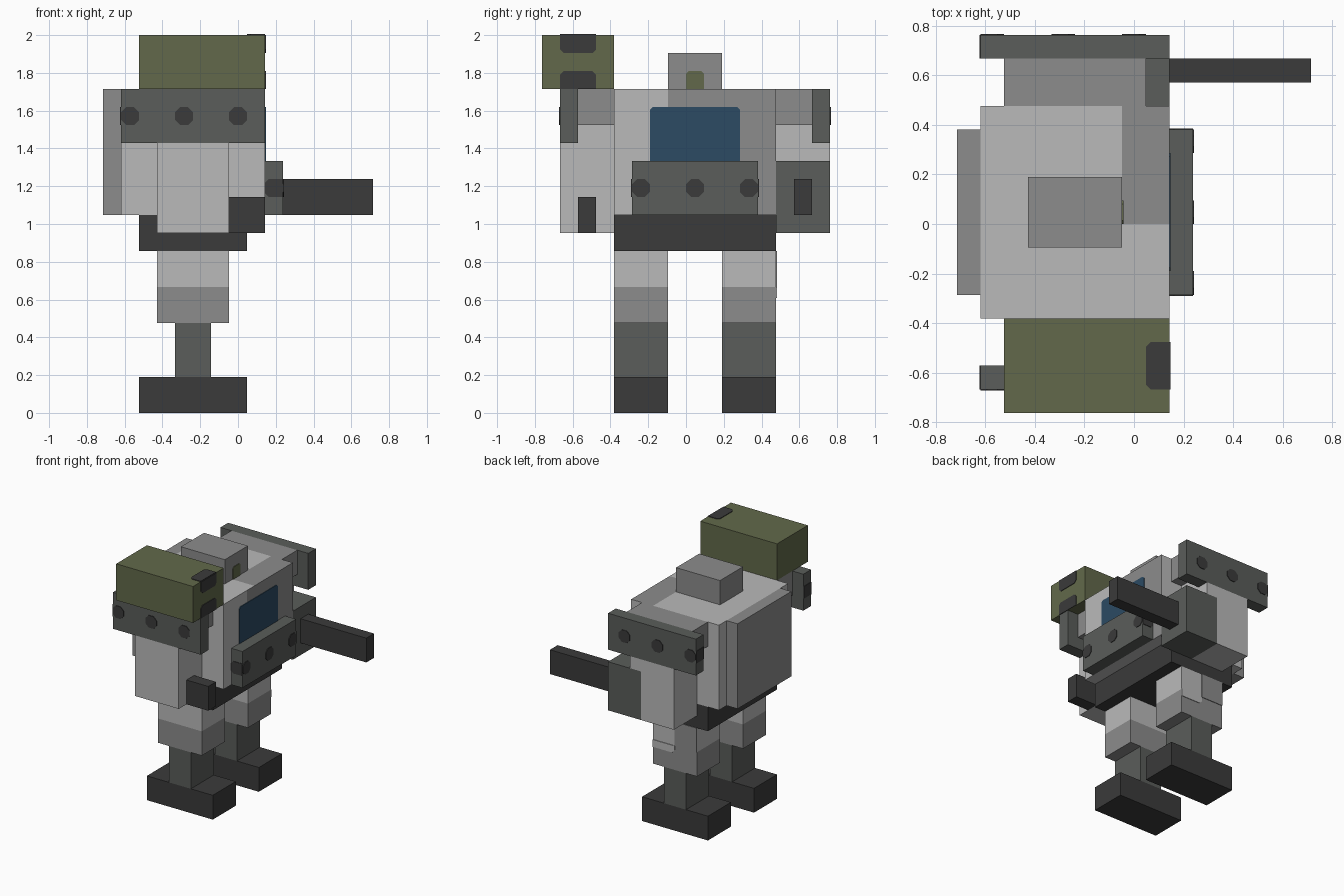
import bpy
import bmesh
from mathutils import Vector

cube = bpy.data.objects.get("Cube")
if cube:
    bpy.data.objects.remove(cube, do_unlink=True)

# The whole robot sits on a regular block grid
U = 2 / 21
ORIGIN = Vector((7.5, 8, 0))


def material(name, rgb):
    m = bpy.data.materials.new(name)
    m.use_nodes = True
    m.diffuse_color = (*rgb, 1)
    bsdf = next(n for n in m.node_tree.nodes if n.type == 'BSDF_PRINCIPLED')
    bsdf.inputs["Base Color"].default_value = (*rgb, 1)
    return m


LIGHT = material("light grey", (0.49, 0.49, 0.49))
MID = material("mid grey", (0.262, 0.262, 0.262))
SLATE = material("slate grey", (0.103, 0.11, 0.103))
DARK = material("charcoal", (0.043, 0.043, 0.043))
OLIVE = material("olive green", (0.122, 0.141, 0.069))
BLUE = material("visor blue", (0.025, 0.069, 0.125))


def finish(name, bm, mats):
    """Scale from grid units to the model frame and make the object."""
    bmesh.ops.recalc_face_normals(bm, faces=bm.faces[:])
    for v in bm.verts:
        v.co = (v.co - ORIGIN) * U
    mesh = bpy.data.meshes.new(name)
    bm.to_mesh(mesh)
    bm.free()
    for m in mats:
        mesh.materials.append(m)
    ob = bpy.data.objects.new(name, mesh)
    bpy.context.collection.objects.link(ob)
    return ob


def box(name, x, y, z, mat, second=None, cuts=(), rule=None):
    """Block from grid ranges; cuts and a rule give it a second colour."""
    bm = bmesh.new()
    bmesh.ops.create_cube(bm, size=1)
    for v in bm.verts:
        for i, (lo, hi) in enumerate((x, y, z)):
            v.co[i] = lo if v.co[i] < 0 else hi
    for axis, value in cuts:
        point, normal = Vector(), Vector()
        point[axis], normal[axis] = value, 1
        geom = bm.verts[:] + bm.edges[:] + bm.faces[:]
        bmesh.ops.bisect_plane(bm, geom=geom, plane_co=point, plane_no=normal)
    if rule:
        bm.normal_update()
        for f in bm.faces:
            f.material_index = int(rule(f.calc_center_median(), f.normal))
    return finish(name, bm, [mat, second] if second else [mat])


def patch(name, axis, plane, out, a, b, mat, chamfer=0.25, corners=(0, 1, 2, 3)):
    """Thin painted plate on a face, with the chosen corners cut off."""
    bm = bmesh.new()
    ia, ib = [i for i in range(3) if i != axis]
    quad = [(a[0], b[0]), (a[1], b[0]), (a[1], b[1]), (a[0], b[1])]
    outline = []
    for i, corner in enumerate(quad):
        p = Vector(corner)
        if i in corners:
            for other in (quad[i - 1], quad[(i + 1) % 4]):
                outline.append(p + (Vector(other) - p).normalized() * chamfer)
        else:
            outline.append(p)
    verts = []
    for p in outline:
        co = Vector()
        co[axis], co[ia], co[ib] = plane, p.x, p.y
        verts.append(bm.verts.new(co))
    face = bm.faces.new(verts)
    grown = bmesh.ops.extrude_face_region(bm, geom=[face])["geom"]
    step = Vector()
    step[axis] = out * 0.05
    bmesh.ops.translate(bm, vec=step, verts=[g for g in grown if isinstance(g, bmesh.types.BMVert)])
    return finish(name, bm, [mat])


def dots(name, axis, plane, out, start, z):
    """Row of three rivets; the first one reaches the edge."""
    for i in range(3):
        s = start + 3 * i
        patch(f"{name}_{i + 1}", axis, plane, out, (s, s + 1), (z, z + 1), DARK, 0.28)


# Legs: foot, shin, two-tone thigh
for side, y in (("right", (4, 7)), ("left", (10, 13))):
    box(f"{side}_foot", (2, 8), y, (0, 2), DARK)
    box(f"{side}_shin", (4, 6), y, (2, 5), SLATE)
    box(f"{side}_thigh", (3, 7), y, (5, 9), LIGHT, MID, [(2, 7)],
        lambda c, n: c.z < 7 or n.z < -0.5)
patch("left_thigh_marking", 1, 13, 1, (3, 5), (7, 9), MID, corners=())
patch("left_thigh_spot", 1, 13, 1, (5, 7), (6.4, 7), LIGHT, corners=(0,))

# Hips, two-tone torso, backpack and head
box("hips", (2, 8), (4, 13), (9, 11), DARK)
box("torso", (1, 9), (4, 13), (11, 18), LIGHT, MID, [(0, 7), (1, 7), (1, 8)],
    lambda c, n: (n.x > 0.5 and c.y > 7) or (n.z > 0.5 and c.x > 7 and c.y > 8))
box("backpack", (0, 1), (5, 12), (11, 18), MID)
box("head", (3, 7), (7, 10), (18, 20), MID)
patch("eye", 0, 7, 1, (8, 9), (18, 19), OLIVE, 0.15, (2, 3))
patch("visor", 0, 9, 1, (6, 11), (14, 17), BLUE, 0.15, (2, 3))

# Chest plate with rivets
box("chest_plate", (9, 10), (5, 12), (11, 14), SLATE)
dots("chest_rivet", 0, 10, 1, 5, 12)
for name, y, out in (("right", 5, -1), ("left", 12, 1)):
    patch(f"chest_end_rivet_{name}", 1, y, out, (9, 10), (12, 13), DARK, 0.2, (0, 3))

# Arms: mirrored shoulders, guards and upper arms
for side, mirror in (("right", False), ("left", True)):
    def span(lo, hi, mirror=mirror):
        return (17 - hi, 17 - lo) if mirror else (lo, hi)
    box(f"{side}_shoulder", (2, 8), span(2, 4), (16, 18), MID)
    box(f"{side}_shoulder_guard", (1, 9), span(1, 2), (15, 18), SLATE)
    outer, out = (16, 1) if mirror else (1, -1)
    dots(f"{side}_guard_rivet", 1, outer, out, 1, 16)
    patch(f"{side}_guard_end_rivet", 0, 1, -1, span(1, 2), (16, 17), DARK, 0.2, ())
    box(f"{side}_arm_joint", (3, 7), span(2, 4), (15, 16), LIGHT)
    box(f"{side}_upper_arm", (3, 7), span(1, 4), (14, 15), LIGHT)
    box(f"{side}_forearm", (3, 6 if mirror else 7), span(1, 4), (10, 14), LIGHT)

# Right hand, left blaster
box("right_hand", (7, 9), (2, 3), (10, 12), DARK)
box("blaster_housing", (6, 9), (13, 16), (10, 14), SLATE)
box("blaster_barrel", (9, 15), (14, 15), (11, 13), DARK)

# Shoulder launcher with dark ports
box("launcher", (2, 9), (0, 4), (18, 21), OLIVE)
patch("launcher_upper_port", 0, 9, 1, (1, 3), (20, 21), DARK, 0.2, (0, 1))
patch("launcher_lower_port", 0, 9, 1, (1, 3), (18, 19), DARK, 0.2, (2, 3))
patch("launcher_top_port", 2, 21, 1, (8, 9), (1, 3), DARK, 0.2, (0, 3))
